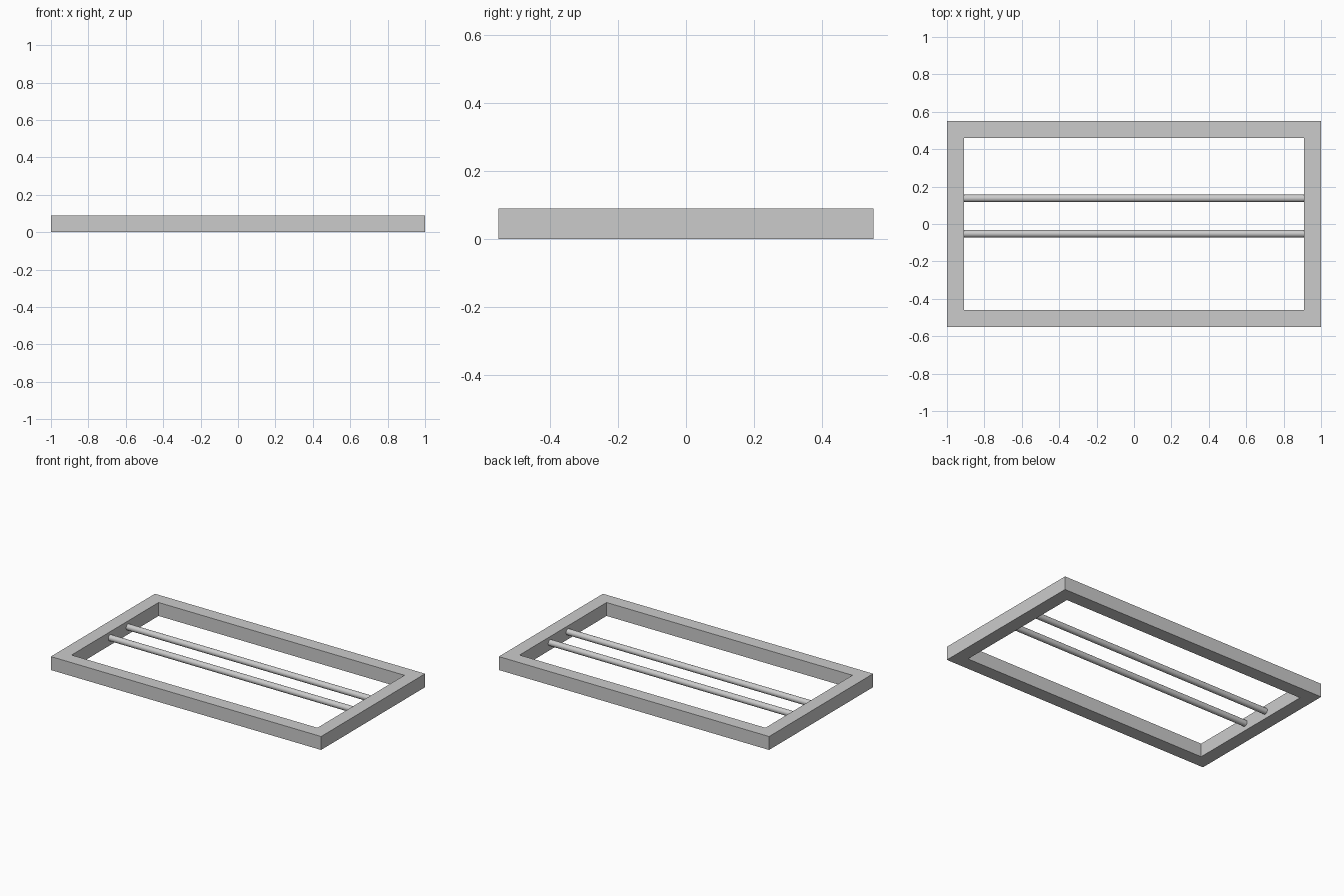
import bpy, bmesh, math

if "Cube" in bpy.data.objects:
    bpy.data.objects.remove(bpy.data.objects["Cube"])

HALF_X, HALF_Y, HEIGHT, RAIL = 1.0, 0.55, 0.09, 0.09
ROD_R, ROD_Z = 0.02, 0.05


def rect(bm, hx, hy, z):
    return [bm.verts.new((sx * hx, sy * hy, z))
            for sx, sy in ((-1, -1), (1, -1), (1, 1), (-1, 1))]


# Rectangular frame: four loops joined into a closed ring
bm = bmesh.new()
loops = [rect(bm, HALF_X, HALF_Y, 0),
         rect(bm, HALF_X, HALF_Y, HEIGHT),
         rect(bm, HALF_X - RAIL, HALF_Y - RAIL, HEIGHT),
         rect(bm, HALF_X - RAIL, HALF_Y - RAIL, 0)]
for k in range(4):
    a, b = loops[k], loops[(k + 1) % 4]
    for i in range(4):
        j = (i + 1) % 4
        bm.faces.new((a[i], a[j], b[j], b[i]))
bmesh.ops.recalc_face_normals(bm, faces=bm.faces)
mesh = bpy.data.meshes.new("frame")
bm.to_mesh(mesh)
bm.free()
bpy.context.collection.objects.link(bpy.data.objects.new("frame", mesh))


# Round rods spanning the opening
def rod(name, y):
    bpy.ops.mesh.primitive_cylinder_add(
        vertices=32, radius=ROD_R, depth=2 * (HALF_X - RAIL),
        location=(0, y, ROD_Z), rotation=(0, math.pi / 2, 0))
    bpy.context.object.name = name
    bpy.ops.object.shade_smooth_by_angle(angle=math.radians(30))


rod("rear_rod", 0.137)
rod("front_rod", -0.052)
